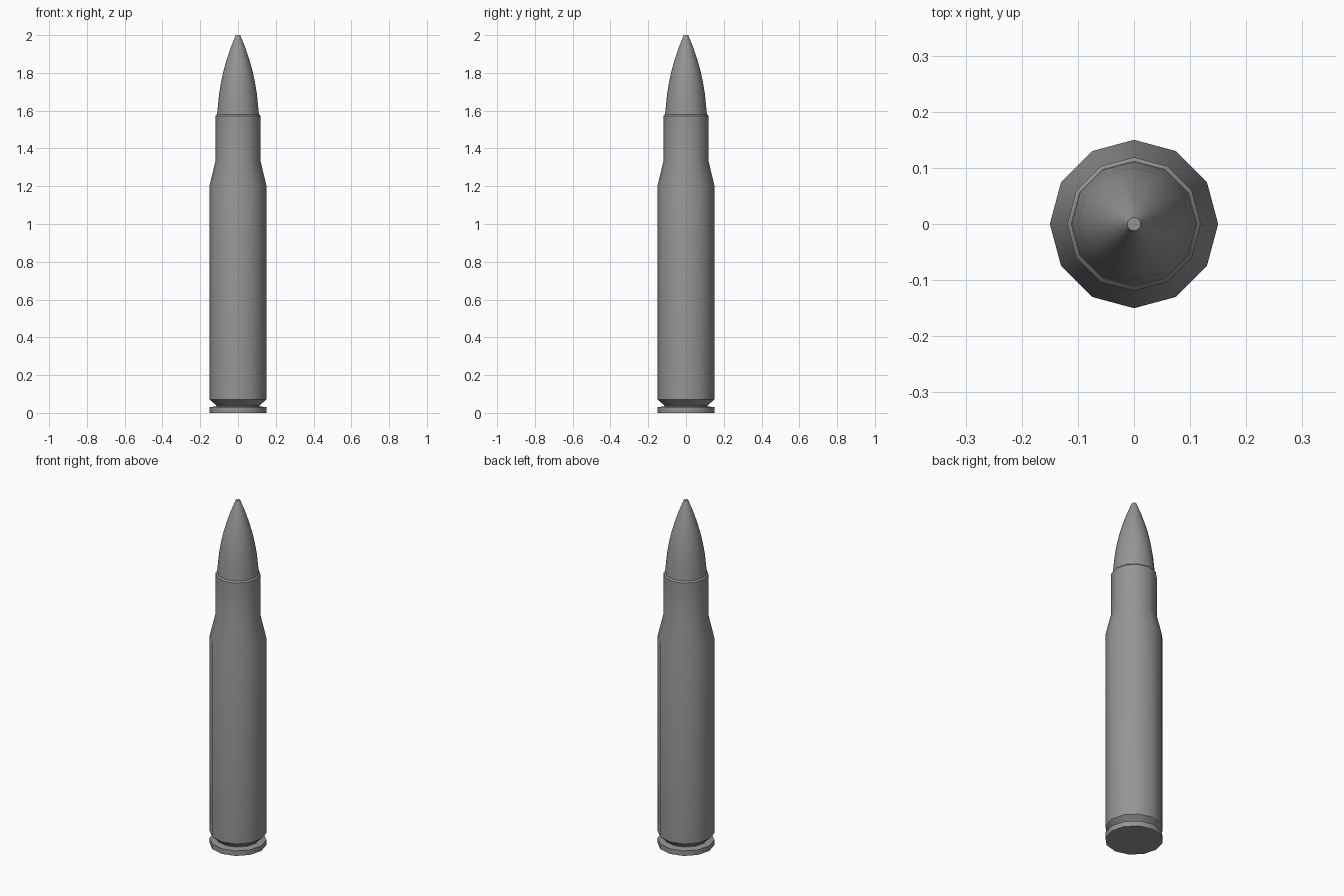
import bpy
import bmesh
import math

SIDES = 12

if "Cube" in bpy.data.objects:
    bpy.data.objects.remove(bpy.data.objects["Cube"], do_unlink=True)

grey = bpy.data.materials.new("metal_grey")
grey.use_nodes = True
colour = (0.3, 0.3, 0.3, 1)
grey.diffuse_color = colour
grey.node_tree.nodes["Principled BSDF"].inputs["Base Color"].default_value = colour


def lathe(name, profile):
    """Turn a (radius, height) profile into a capped solid."""
    bm = bmesh.new()
    rings = []
    for r, z in profile:
        angles = [2 * math.pi * i / SIDES for i in range(SIDES)]
        rings.append([bm.verts.new((r * math.cos(a), r * math.sin(a), z)) for a in angles])
    for low, high in zip(rings, rings[1:]):
        for i in range(SIDES):
            j = (i + 1) % SIDES
            bm.faces.new((low[i], low[j], high[j], high[i]))
    bm.faces.new(rings[0][::-1])
    bm.faces.new(rings[-1])
    mesh = bpy.data.meshes.new(name)
    bm.to_mesh(mesh)
    bm.free()
    mesh.materials.append(grey)
    obj = bpy.data.objects.new(name, mesh)
    bpy.context.collection.objects.link(obj)
    bpy.ops.object.select_all(action="DESELECT")
    obj.select_set(True)
    bpy.context.view_layer.objects.active = obj
    bpy.ops.object.shade_smooth_by_angle(angle=math.radians(35))
    return obj


# Case: rim, extractor groove, body, shoulder and neck
lathe("case", [(0.15, 0), (0.15, 0.03), (0.115, 0.035), (0.115, 0.04),
               (0.15, 0.07), (0.15, 1.205), (0.119, 1.335),
               (0.119, 1.572), (0.112, 1.58)])

# Pointed tip with a small flat end
lathe("tip", [(0.112, 1.57), (0.106, 1.63), (0.1, 1.69), (0.09, 1.75), (0.077, 1.81),
              (0.06, 1.87), (0.04, 1.93), (0.024, 1.97), (0.012, 2)])
